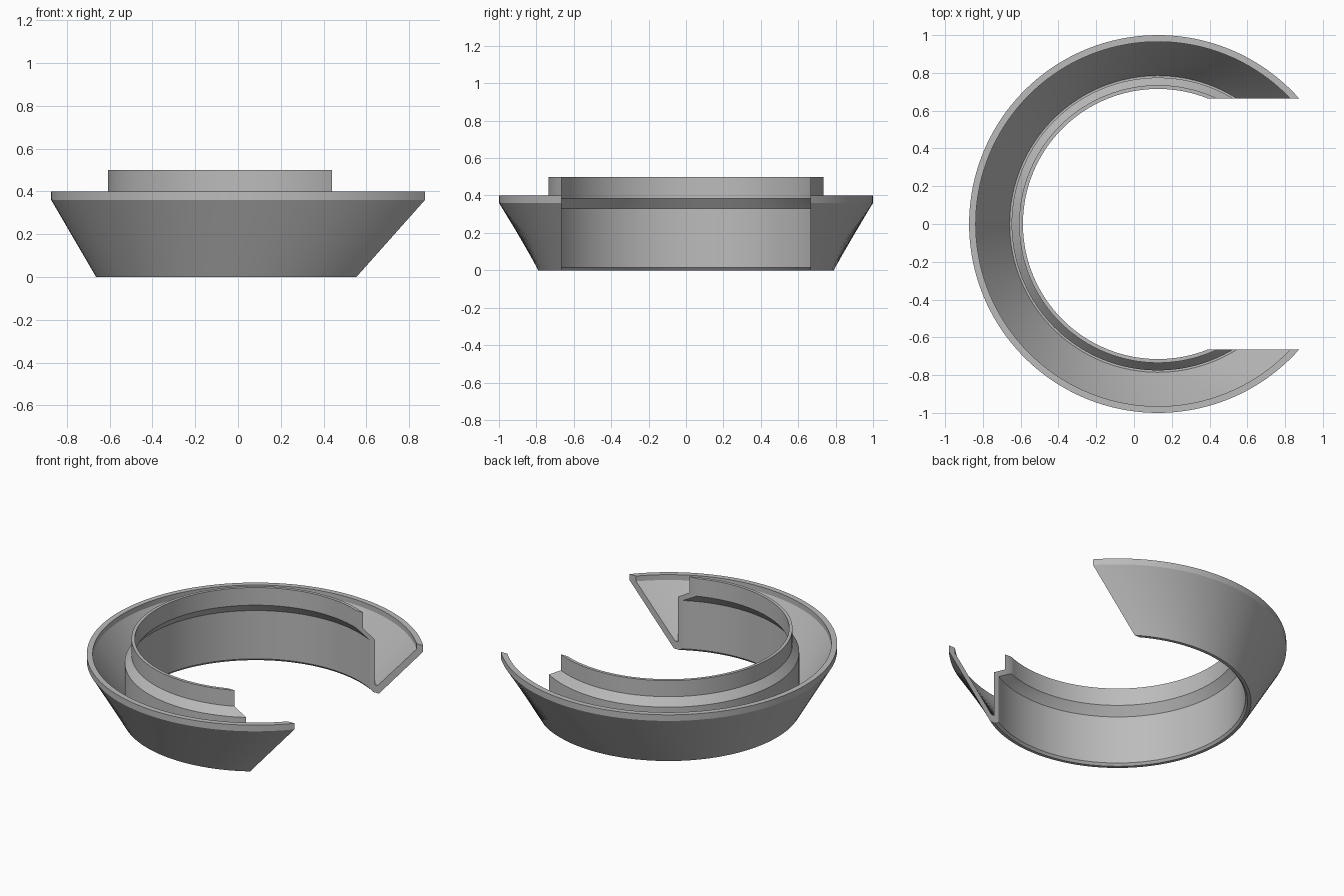
import bpy, bmesh
from math import asin, sin, cos, pi, radians

cube = bpy.data.objects.get("Cube")
if cube:
    bpy.data.objects.remove(cube, do_unlink=True)

CENTRE_X = 0.127     # axis of the ring
GAP = 0.665          # half width of the opening on the +x side
STEPS = 120

grey = bpy.data.materials.new("plain grey")
grey.use_nodes = True
colour = (0.5, 0.5, 0.5, 1)
grey.diffuse_color = colour
grey.node_tree.nodes["Principled BSDF"].inputs["Base Color"].default_value = colour

# Cross-section as (radius, height): flared outer wall, trough, stepped collar
profile = [
    (0.79, 0.0), (1.0, 0.36), (1.0, 0.40), (0.965, 0.40), (0.965, 0.365),
    (0.785, 0.05), (0.775, 0.05), (0.775, 0.345), (0.735, 0.395), (0.735, 0.5),
    (0.715, 0.5), (0.715, 0.385), (0.757, 0.33), (0.757, 0.015), (0.77, 0.0),
]


def swept_ring(name, section):
    """Sweep a section round the axis, ending on two flat planes at y = +-GAP."""
    bm = bmesh.new()
    rings = []
    for i in range(STEPS + 1):
        ring = []
        for r, z in section:
            start = asin(GAP / r)
            a = start + (2 * pi - 2 * start) * i / STEPS
            ring.append(bm.verts.new((CENTRE_X + r * cos(a), r * sin(a), z)))
        rings.append(ring)
    n = len(section)
    for a, b in zip(rings, rings[1:]):
        for k in range(n):
            m = (k + 1) % n
            bm.faces.new((a[k], b[k], b[m], a[m]))
    # Flat cut ends
    bm.faces.new(rings[0])
    bm.faces.new(rings[-1][::-1])
    bmesh.ops.recalc_face_normals(bm, faces=bm.faces)
    mesh = bpy.data.meshes.new(name)
    bm.to_mesh(mesh)
    bm.free()
    mesh.materials.append(grey)
    ob = bpy.data.objects.new(name, mesh)
    bpy.context.collection.objects.link(ob)
    return ob


ring = swept_ring("open_trough_ring", profile)
bpy.ops.object.select_all(action="DESELECT")
ring.select_set(True)
bpy.context.view_layer.objects.active = ring
bpy.ops.object.shade_smooth_by_angle(angle=radians(25))
